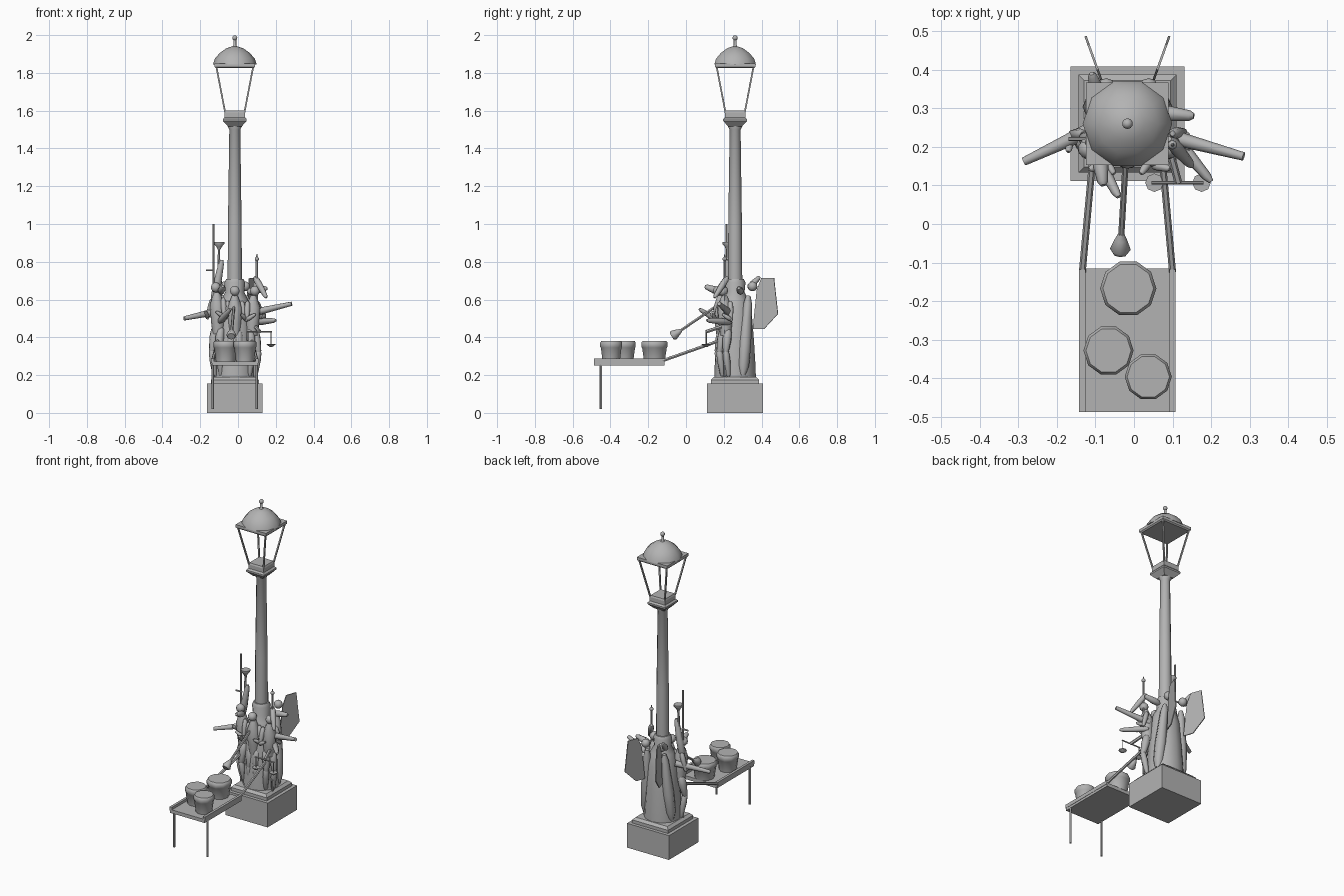
import bpy, bmesh, math
from mathutils import Vector

cube = bpy.data.objects.get("Cube")
if cube:
    bpy.data.objects.remove(cube, do_unlink=True)

CX, CY = -0.017, 0.26          # axis of the lamp
SIDES = (("right", -1), ("left", 1))
GREY = (0.45, 0.45, 0.45, 1)

metal = bpy.data.materials.new("plain grey")
metal.use_nodes = True
metal.diffuse_color = GREY
metal.node_tree.nodes["Principled BSDF"].inputs["Base Color"].default_value = GREY


def finish(name, bm, smooth=True):
    bmesh.ops.recalc_face_normals(bm, faces=bm.faces)
    mesh = bpy.data.meshes.new(name)
    bm.to_mesh(mesh)
    bm.free()
    mesh.materials.append(metal)
    obj = bpy.data.objects.new(name, mesh)
    bpy.context.collection.objects.link(obj)
    if smooth:
        bpy.ops.object.select_all(action='DESELECT')
        obj.select_set(True)
        bpy.context.view_layer.objects.active = obj
        bpy.ops.object.shade_smooth_by_angle(angle=math.radians(50))
    return obj


def sweep(name, start, end, profile, sides=8, turn=0.0, smooth=True):
    """Closed turned shape; profile holds (radius, fraction along the axis)."""
    start, end = Vector(start), Vector(end)
    axis = end - start
    rot = axis.to_track_quat('Z', 'Y')
    bm = bmesh.new()
    rings = []
    for radius, along in profile:
        ring = []
        for i in range(sides):
            a = math.tau * i / sides + turn
            flat = Vector((math.cos(a), math.sin(a), 0)) * radius
            ring.append(bm.verts.new(start + axis * along + rot @ flat))
        rings.append(ring)
    for low, high in zip(rings, rings[1:]):
        for i in range(sides):
            j = (i + 1) % sides
            bm.faces.new((low[i], low[j], high[j], high[i]))
    bm.faces.new(rings[0][::-1])
    bm.faces.new(rings[-1])
    return finish(name, bm, smooth)


def lathe(name, x, y, profile, sides=12, turn=0.0, smooth=True):
    """Upright turned shape; profile holds (radius, height)."""
    bm = bmesh.new()
    rings = [[bm.verts.new((x + r * math.cos(math.tau * i / sides + turn),
                            y + r * math.sin(math.tau * i / sides + turn), z))
              for i in range(sides)] for r, z in profile]
    for low, high in zip(rings, rings[1:]):
        for i in range(sides):
            j = (i + 1) % sides
            bm.faces.new((low[i], low[j], high[j], high[i]))
    bm.faces.new(rings[0][::-1])
    bm.faces.new(rings[-1])
    return finish(name, bm, smooth)


def square(name, profile):
    """Square tier on the lamp axis; profile holds (half width, height)."""
    points = [(half * math.sqrt(2), z) for half, z in profile]
    return lathe(name, CX, CY, points, 4, math.pi / 4, False)


def rod(name, start, end, r1, r2=None, sides=6):
    return sweep(name, start, end, ((r1, 0), (r1 if r2 is None else r2, 1)), sides)


def limb(name, start, end, r):
    """Rounded tube, fullest a third of the way along."""
    return sweep(name, start, end,
                 ((r * .5, 0), (r, .12), (r * 1.1, .4), (r * .75, .9), (r * .4, 1)))


def ball(name, centre, r):
    bm = bmesh.new()
    bmesh.ops.create_uvsphere(bm, u_segments=10, v_segments=6, radius=r)
    bmesh.ops.translate(bm, verts=bm.verts, vec=Vector(centre))
    return finish(name, bm)


def box(name, x, y, z):
    bm = bmesh.new()
    bmesh.ops.create_cube(bm, size=1)
    for v in bm.verts:
        v.co = [lo + (c + .5) * (hi - lo) for c, (lo, hi) in zip(v.co, (x, y, z))]
    return finish(name, bm, False)


# Plinth
square("plinth", ((.148, 0), (.148, .155)))
square("plinth_step", ((.127, .155), (.127, .175), (.112, .19)))

# Draped core and lamp post
lathe("draped_core", CX, CY, ((.11, .185), (.108, .25), (.1, .38), (.088, .53),
                              (.07, .6), (.05, .64), (.055, .69), (.045, .71)))
lathe("post", CX, CY, ((.038, .7), (.036, 1), (.029, 1.5), (.045, 1.53), (.04, 1.56)))

# Lantern
square("lantern_collar", ((.035, 1.515), (.063, 1.545), (.063, 1.555), (.054, 1.565),
                          (.054, 1.59), (.05, 1.6)))
square("lantern_eave", ((.1, 1.825), (.107, 1.832), (.107, 1.85)))
lathe("lantern_dome", CX, CY, ((.116, 1.845), (.106, 1.875), (.08, 1.905),
                               (.045, 1.93), (.015, 1.94)), 10)
lathe("finial_stem", CX, CY, ((.02, 1.93), (.008, 1.945), (.008, 1.98)), 8)
ball("finial_ball", (CX, CY, 1.985), .014)
for sx in (-1, 1):
    for sy in (-1, 1):
        rod("lantern_bar", (CX + sx * .051, CY + sy * .051, 1.59),
            (CX + sx * .098, CY + sy * .098, 1.835), .006, sides=4)


# Figures gathered round the post
def figure(name, x, y, top, heading):
    out = Vector((math.cos(heading), math.sin(heading), 0))
    across = Vector((-out.y, out.x, 0))

    def at(forward, side, part):
        spot = Vector((x, y, 0)) + out * forward + across * side
        spot.z = .19 + (top - .19) * part
        return spot

    sweep(name + "_torso", at(0, 0, .45), at(.01, 0, .88),
          ((.03, 0), (.036, .3), (.04, .7), (.015, 1)), 10)
    ball(name + "_head", at(.02, 0, .93), .027)
    for label, s in SIDES:
        limb(f"{name}_{label}_thigh", at(0, s * .018, .52), at(.025, s * .024, .25), .022)
        limb(f"{name}_{label}_shin", at(.025, s * .024, .3), at(0, s * .022, 0), .017)
        limb(f"{name}_{label}_upper_arm", at(0, s * .035, .82), at(.02, s * .06, .6), .014)
        limb(f"{name}_{label}_forearm", at(.02, s * .06, .62), at(.06, s * .035, .68), .011)


figure("right_figure", -.105, .21, .7, math.radians(230))
figure("left_figure", .075, .21, .68, math.radians(-45))
figure("front_figure", CX, .19, .68, math.radians(-90))

# Reaching arms and the raised limbs
sweep("right_long_arm", (-.1, .25, .54), (-.285, .162, .5), ((.02, 0), (.018, .3), (.011, 1)))
sweep("left_long_arm", (.08, .23, .53), (.284, .175, .578), ((.02, 0), (.018, .3), (.011, 1)))
limb("right_raised_arm", (-.13, .22, .58), (-.085, .22, .81), .02)
limb("right_back_arm", (-.09, .33, .66), (-.11, .39, .72), .016)
limb("left_raised_arm", (.09, .22, .72), (.15, .15, .61), .016)
limb("left_low_arm", (.09, .24, .48), (.2, .11, .49), .016)
limb("left_back_arm", (.05, .29, .64), (.155, .28, .66), .018)
limb("right_low_arm", (-.1, .18, .48), (-.04, .07, .55), .015)
limb("forward_arm", (-.09, .18, .64), (-.08, .1, .67), .018)
for label, s in SIDES:
    limb(label + "_back_drape", (CX + s * .09, .3, .2), (CX + s * .06, .33, .62), .03)
    ball(label + "_rear_head", (CX + s * .055, .352, .67), .026)

# Thin wings on the back
OUTLINE = ((.354, .444), (.413, .444), (.487, .524), (.466, .715), (.4, .715), (.375, .65))
for label, s in SIDES:
    bm = bmesh.new()
    bm.faces.new([bm.verts.new((CX + s * (.063 + (y - .36) * .36), y, z)) for y, z in OUTLINE])
    wing = finish(label + "_wing", bm, False)
    solid = wing.modifiers.new("thickness", 'SOLIDIFY')
    solid.thickness = .006
    solid.offset = 0

# Staffs, torch cup and scales
rod("right_staff", (-.13, .215, .19), (-.13, .215, 1), .006)
rod("right_staff_bar", (-.17, .22, .755), (-.125, .22, .755), .005)
rod("torch_stem", (-.105, .22, .7), (-.1, .22, .88), .007)
lathe("torch_cup", -.1, .22, ((.008, .865), (.015, .88), (.028, .895), (.028, .905)), 8)
rod("left_staff", (.1, .205, .19), (.1, .205, .81), .007)
ball("left_staff_knob", (.1, .205, .815), .012)
rod("left_staff_tip", (.1, .205, .82), (.1, .205, .84), .006, .002)
rod("scale_beam", (.045, .107, .43), (.18, .107, .43), .004)
rod("scale_arm", (.09, .2, .46), (.115, .107, .43), .01)
for label, x in (("right", .053), ("left", .175)):
    rod(label + "_scale_cord", (x, .107, .36), (x, .107, .43), .003, sides=4)
    lathe(label + "_scale_pan", x, .107, ((.008, .35), (.024, .362), (.024, .366)), 8)

# Slanting trumpet at the front
rod("trumpet_tube", (-.02, .19, .585), (-.033, -.03, .435), .008)
sweep("trumpet_bell", (-.033, -.025, .438), (-.036, -.075, .405),
      ((.008, 0), (.016, .3), (.027, .8), (.02, 1)), 8)

# Cart with shafts and legs
box("cart_bed", (-.138, .106), (-.487, -.115), (.25, .272))
for label, s in SIDES:
    x = CX + s * .117
    box(label + "_cart_rail", (x - .008, x + .008), (-.487, -.118), (.265, .288))
    rod(label + "_cart_leg", (x, -.452, .02), (x, -.452, .26), .007)
    rod(label + "_cart_shaft", (x, -.125, .276), (CX + s * .09, .17, .38), .009)

# Tubs on the cart
for name, x, y, r in (("rear", -.015, -.167, .073), ("right", -.066, -.328, .065),
                      ("left", .037, -.396, .061)):
    lathe(name + "_tub", x, y, ((r * .78, .27), (r * .94, .345), (r, .35),
                                (r, .372), (r * .9, .381)), 10)
